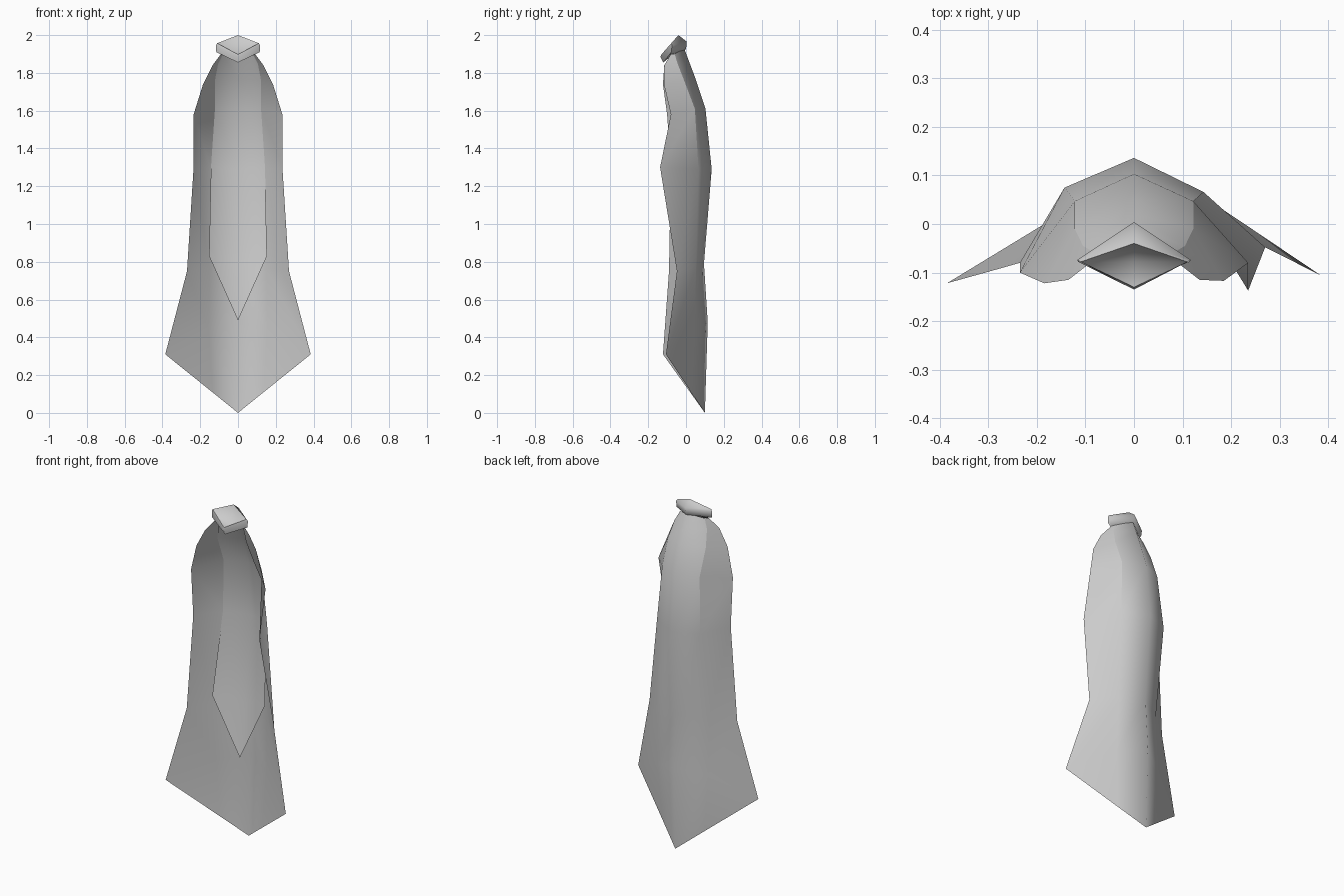
import bpy
import bmesh
import math

cube = bpy.data.objects.get("Cube")
if cube:
    bpy.data.objects.remove(cube, do_unlink=True)

# One plain grey cloth colour
cloth = bpy.data.materials.new("cloth_grey")
cloth.use_nodes = True
grey = (0.6, 0.6, 0.6, 1)
cloth.diffuse_color = grey
shader = next(n for n in cloth.node_tree.nodes if n.type == "BSDF_PRINCIPLED")
shader.inputs["Base Color"].default_value = grey
shader.inputs["Roughness"].default_value = 0.8


def loft(name, rows, closed=False, cap=None, angle=75, creases=(), crease_rows=0):
    """Bridge rows of points into a surface, optionally as a ring with a cap point."""
    bm = bmesh.new()
    grid = [[bm.verts.new(p) for p in row] for row in rows]
    count = len(grid[0])
    for upper, lower in zip(grid, grid[1:]):
        for i in range(count if closed else count - 1):
            j = (i + 1) % count
            bm.faces.new((upper[i], upper[j], lower[j], lower[i]))
    if cap:
        centre = bm.verts.new(cap)
        for i in range(count):
            bm.faces.new((grid[0][(i + 1) % count], grid[0][i], centre))
    # Sharp folds run down chosen columns for the first few rows
    for column in creases:
        for k in range(crease_rows):
            bm.edges.get((grid[k][column], grid[k + 1][column])).smooth = False
    bmesh.ops.remove_doubles(bm, verts=bm.verts, dist=0.0005)
    bmesh.ops.dissolve_degenerate(bm, edges=bm.edges, dist=0.0005)
    bmesh.ops.recalc_face_normals(bm, faces=bm.faces)
    mesh = bpy.data.meshes.new(name)
    bm.to_mesh(mesh)
    bm.free()
    mesh.materials.append(cloth)
    obj = bpy.data.objects.new(name, mesh)
    bpy.context.collection.objects.link(obj)
    bpy.ops.object.select_all(action="DESELECT")
    obj.select_set(True)
    bpy.context.view_layer.objects.active = obj
    bpy.ops.object.shade_smooth_by_angle(angle=math.radians(angle), keep_sharp_edges=True)
    return obj


# Cape: each row is spine (y, z), then fold and hem as (x, z, y on left, y on right)
cape_rows = [
    ((-.01, 1.93), (.08, 1.9, -.06, -.06), (.09, 1.9, -.08, -.08)),
    ((.02, 1.85), (.105, 1.85, -.045, -.045), (.135, 1.84, -.115, -.115)),
    ((.05, 1.77), (.122, 1.76, -.01, -.01), (.185, 1.74, -.117, -.122)),
    ((.103, 1.61), (.122, 1.61, .047, .047), (.235, 1.58, -.08, -.1)),
    ((.136, 1.29), (.143, 1.29, .066, .075), (.235, 1.3, -.137, -.08)),
    ((.095, .79), (.15, .77, .052, .0), (.27, .75, -.048, -.09)),
    ((.115, .48), (.155, .44, .045, .018), (.385, .31, -.106, -.122)),
    ((.1, 0), (.135, .109, .027, .022), (.385, .31, -.106, -.122)),
]
cape = []
for (sy, sz), (fx, fz, f_left, f_right), (hx, hz, h_left, h_right) in cape_rows:
    cape.append([(-hx, h_right, hz), (-fx, f_right, fz), (0, sy, sz),
                 (fx, f_left, fz), (hx, h_left, hz)])
loft("cape", cape, creases=(1, 3), crease_rows=4)

# Inner tail: lies against the cape's back, then hangs free and ends in a point
tail_rows = [  # half width, edge y on the right and left, edge z, middle y, middle z
    (.08, -.064, -.064, 1.9, -.015, 1.925),
    (.122, -.016, -.016, 1.76, .044, 1.77),
    (.122, .041, .041, 1.61, .097, 1.61),
    (.143, .065, .06, 1.3, .125, 1.29),
    (.153, -.02, .03, .83, .065, .8),
    (0, .017, .017, .49, .017, .49),
]
loft("inner_tail", [[(-w, y_right, ez), (0, my, mz), (w, y_left, ez)]
                    for w, y_right, y_left, ez, my, mz in tail_rows])


# Collar: a tilted four-cornered band with a hollow top
def diamond(back, side, front):
    sx, sy, sz = side
    return [(0, *back), (sx, sy, sz), (0, *front), (-sx, sy, sz)]


loft("collar", [
    diamond((-.04, 2.0), (.11, -.078, 1.957), (-.13, 1.898)),
    diamond((.004, 1.965), (.117, -.074, 1.945), (-.135, 1.885)),
    diamond((0, 1.925), (.115, -.078, 1.91), (-.12, 1.855)),
    diamond((-.03, 1.91), (.07, -.07, 1.9), (-.09, 1.88)),
], closed=True, cap=(0, -.078, 1.9), angle=65)
